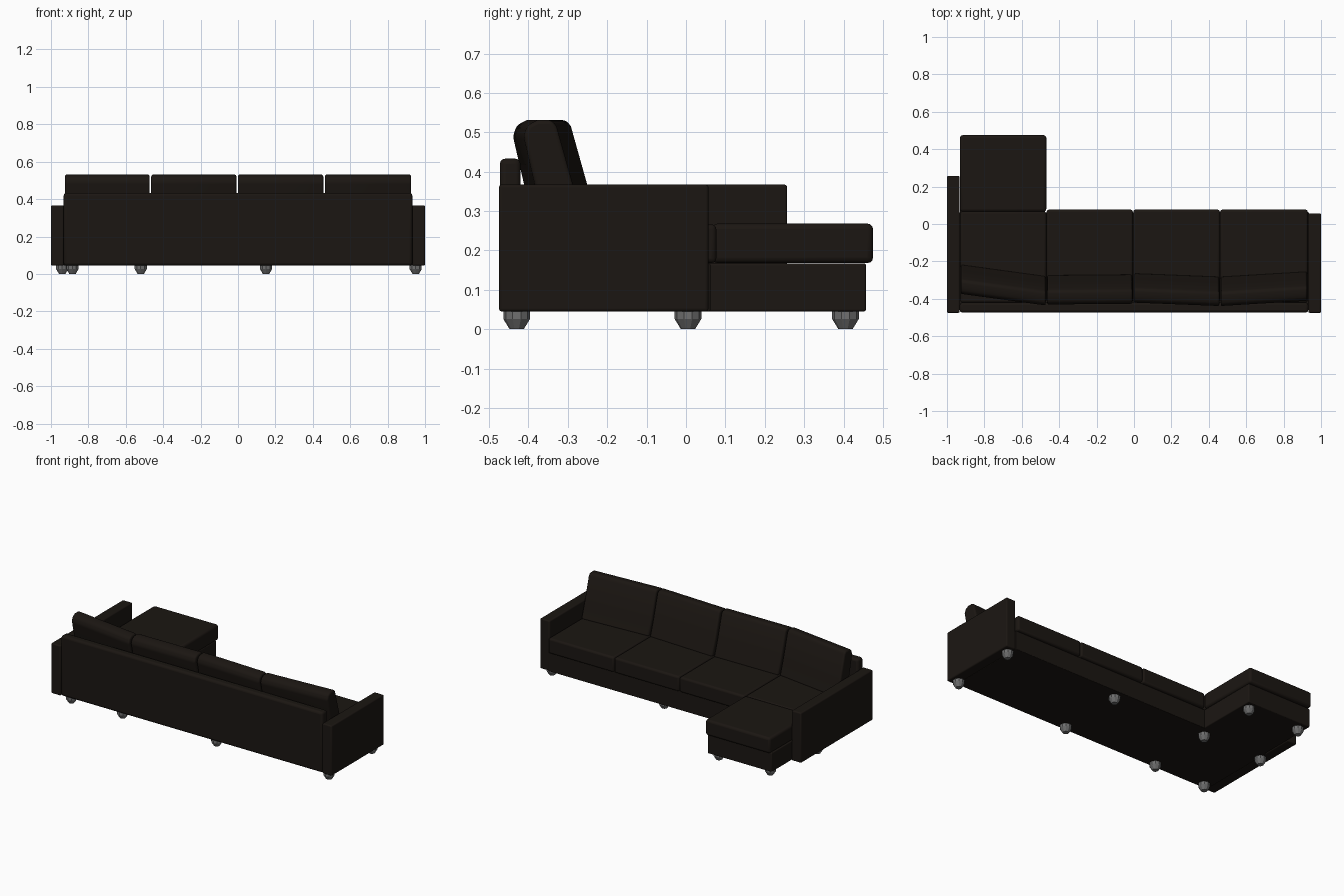
import bpy, bmesh, math
from mathutils import Matrix

if "Cube" in bpy.data.objects:
    bpy.data.objects.remove(bpy.data.objects["Cube"])


def material(name, rgb):
    m = bpy.data.materials.new(name)
    m.diffuse_color = (*rgb, 1)
    m.use_nodes = True
    m.node_tree.nodes["Principled BSDF"].inputs["Base Color"].default_value = m.diffuse_color
    return m


LEATHER = material("dark_leather", (0.011, 0.008, 0.006))
METAL = material("grey_metal", (0.16, 0.16, 0.16))


def finish(name, bm, mat, bevel=0.0, segments=3, smooth=True):
    bmesh.ops.recalc_face_normals(bm, faces=bm.faces[:])
    me = bpy.data.meshes.new(name)
    bm.to_mesh(me)
    bm.free()
    me.materials.append(mat)
    ob = bpy.data.objects.new(name, me)
    bpy.context.collection.objects.link(ob)
    if bevel:
        b = ob.modifiers.new("soft_edges", 'BEVEL')
        b.width, b.segments = bevel, segments
        b.limit_method, b.angle_limit = 'ANGLE', math.radians(30)
    if smooth:
        bpy.ops.object.select_all(action='DESELECT')
        ob.select_set(True)
        bpy.context.view_layer.objects.active = ob
        bpy.ops.object.shade_smooth_by_angle(angle=math.radians(40))
    return ob


def box(name, x, y, z, bevel):
    bm = bmesh.new()
    bmesh.ops.create_cube(bm, size=1)
    for v in bm.verts:
        for i, (lo, hi) in enumerate((x, y, z)):
            v.co[i] = lo if v.co[i] < 0 else hi
    return finish(name, bm, LEATHER, bevel)


def back_cushion(name, x0, x1, y0, y1):
    """Leaning slab; y0 and y1 are the front edge at its left and right end."""
    profile = [(0, 0.262), (-0.034, 0.365), (-0.076, 0.515), (-0.088, 0.531),
               (-0.125, 0.531), (-0.150, 0.518), (-0.160, 0.490),
               (-0.131, 0.365), (-0.107, 0.262)]
    bm = bmesh.new()
    ends = [[bm.verts.new((x, y + dy, z)) for dy, z in profile]
            for x, y in ((x0, y0), (x1, y1))]
    n = len(profile)
    for end in ends:
        bm.faces.new(end)
    for i in range(n):
        j = (i + 1) % n
        bm.faces.new((ends[0][i], ends[0][j], ends[1][j], ends[1][i]))
    finish(name, bm, LEATHER, 0.010)


# Base frame and chaise base
box("seat_base", (-0.935, 0.935), (-0.45, 0.062), (0.045, 0.167), 0.004)
box("chaise_base", (-0.93, -0.475), (0.05, 0.457), (0.045, 0.167), 0.005)

# Backrest and the two armrests of different length
box("backrest", (-0.932, 0.932), (-0.473, -0.42), (0.045, 0.433), 0.014)
box("long_armrest", (-1.0, -0.932), (-0.475, 0.257), (0.045, 0.367), 0.007)
box("short_armrest", (0.932, 1.0), (-0.475, 0.057), (0.045, 0.367), 0.007)

# Seat cushions
edges = [-0.93, -0.468, -0.005, 0.46, 0.93]
for i in range(4):
    front = 0.067 if i == 0 else 0.077
    box(f"seat_cushion_{i + 1}", (edges[i] + 0.001, edges[i + 1] - 0.001),
        (-0.42, front), (0.168, 0.266), 0.012)
box("chaise_cushion", (-0.93, -0.469), (0.066, 0.475), (0.168, 0.268), 0.014)

# Loosely placed back cushions
for i, (y0, y1) in enumerate([(-0.215, -0.277), (-0.272, -0.268),
                              (-0.262, -0.280), (-0.280, -0.252)]):
    back_cushion(f"back_cushion_{i + 1}", edges[i] + 0.004,
                 edges[i + 1] - 0.004, y0, y1)

# Tapered faceted legs
legs = [(-0.885, -0.43), (-0.52, -0.43), (0.15, -0.43), (0.95, -0.43),
        (-0.94, 0.005), (-0.52, 0.005), (0.15, 0.005), (0.95, 0.005),
        (-0.885, 0.405), (-0.52, 0.405)]
for i, (x, y) in enumerate(legs):
    bm = bmesh.new()
    for r0, r1, z0, z1 in ((0.018, 0.034, 0.0, 0.026), (0.034, 0.034, 0.026, 0.047)):
        bmesh.ops.create_cone(bm, cap_ends=False, segments=10, radius1=r0, radius2=r1,
                              depth=z1 - z0,
                              matrix=Matrix.Translation((x, y, (z0 + z1) / 2)))
    bmesh.ops.remove_doubles(bm, verts=bm.verts[:], dist=1e-4)
    bmesh.ops.holes_fill(bm, edges=[e for e in bm.edges if e.is_boundary], sides=0)
    finish(f"leg_{i + 1}", bm, METAL, smooth=False)
